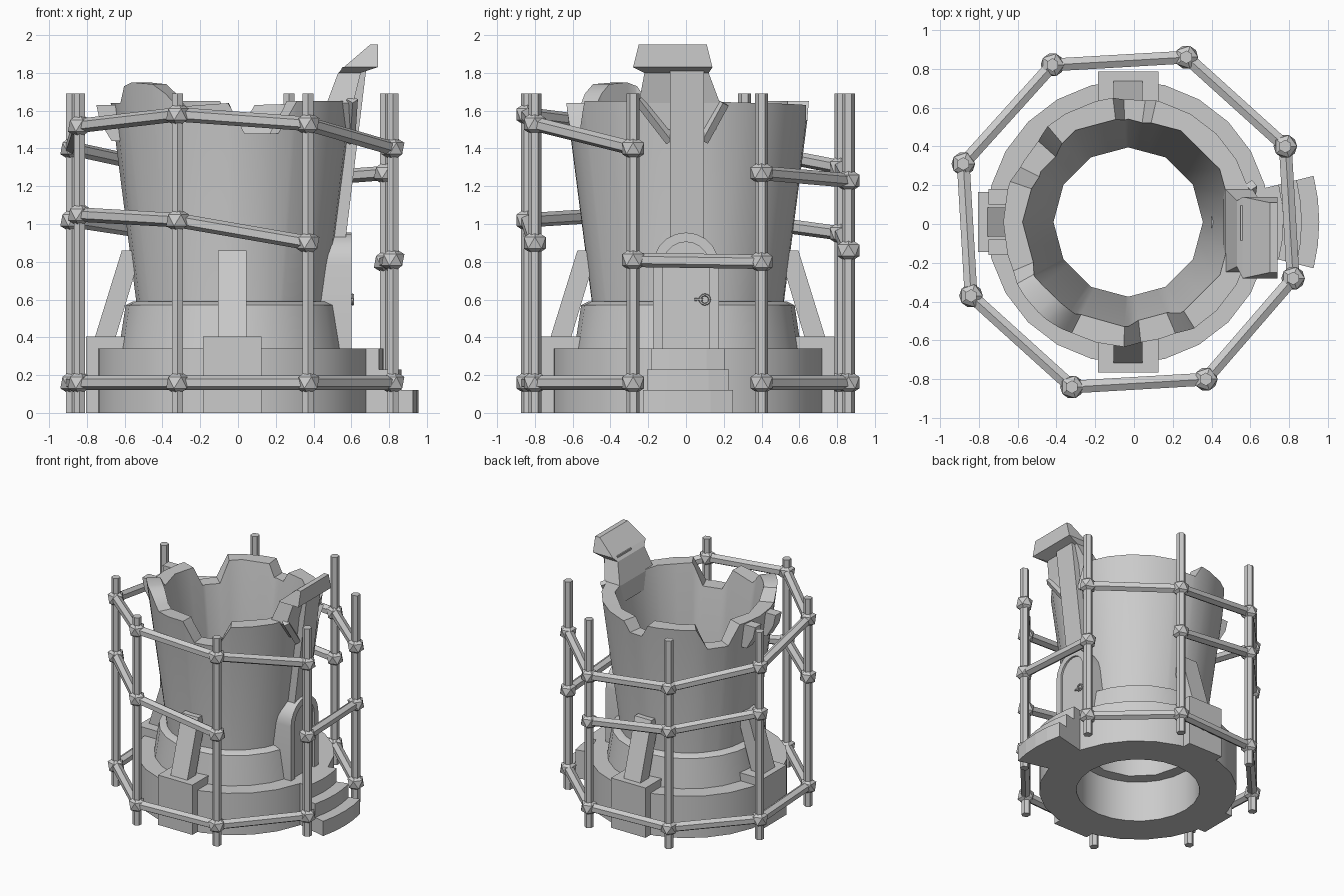
import bpy, bmesh, math
from mathutils import Vector, Matrix

if "Cube" in bpy.data.objects:
    bpy.data.objects.remove(bpy.data.objects["Cube"])

CX, CY = -0.03, 0.01          # tower axis


def finish(bm, name, smooth=False):
    bmesh.ops.recalc_face_normals(bm, faces=bm.faces[:])
    me = bpy.data.meshes.new(name)
    bm.to_mesh(me)
    bm.free()
    ob = bpy.data.objects.new(name, me)
    bpy.context.collection.objects.link(ob)
    if smooth:
        bpy.context.view_layer.objects.active = ob
        ob.select_set(True)
        bpy.ops.object.shade_smooth_by_angle(angle=math.radians(32))
        ob.select_set(False)
    return ob


def skin(bm, rings, closed=False):
    """Bridge equal-length point rings; closed joins last to first, else ends are capped."""
    vs = [[bm.verts.new(p) for p in r] for r in rings]
    n, m = len(vs), len(vs[0])
    for i in range(n if closed else n - 1):
        a, b = vs[i], vs[(i + 1) % n]
        for j in range(m):
            k = (j + 1) % m
            bm.faces.new((a[j], a[k], b[k], b[j]))
    if not closed:
        bm.faces.new(vs[0])
        bm.faces.new(vs[-1])


def polar(a, r, z):
    return (CX + r * math.cos(a), CY + r * math.sin(a), z)


def lathe(name, angles, profile):
    bm = bmesh.new()
    skin(bm, [[polar(math.radians(a), r, z) for r, z in profile(a)] for a in angles], True)
    return finish(bm, name, True)


def loft(name, sections, rot=0):
    """Stacked rectangles (z, x0, x1, y0, y1), turned about the tower axis."""
    bm = bmesh.new()
    skin(bm, [[(x0, y0, z), (x1, y0, z), (x1, y1, z), (x0, y1, z)] for z, x0, x1, y0, y1 in sections])
    if rot is not None:
        bm.transform(Matrix.Translation((CX, CY, 0)) @ Matrix.Rotation(math.radians(rot), 4, 'Z'))
    return finish(bm, name)


def rod(name, a, b, r, sides=6):
    a, b = Vector(a), Vector(b)
    bm = bmesh.new()
    bmesh.ops.create_cone(bm, cap_ends=True, segments=sides, radius1=r, radius2=r, depth=(b - a).length)
    q = (b - a).to_track_quat('Z', 'Y')
    bm.transform(Matrix.Translation((a + b) / 2) @ q.to_matrix().to_4x4())
    return finish(bm, name)


# Broken rim: (angle, height) break points
RIM = [(0, 1.65), (77, 1.63), (82, 1.55), (92, 1.55), (97, 1.65), (130, 1.65), (138, 1.48),
       (153, 1.48), (161, 1.64), (203, 1.64), (209, 1.73), (216, 1.75), (230, 1.74),
       (237, 1.69), (243, 1.62), (268, 1.64), (276, 1.48), (293, 1.48), (302, 1.65), (360, 1.65)]


def rim_height(a):
    for (a0, h0), (a1, h1) in zip(RIM, RIM[1:]):
        if a0 <= a <= a1:
            return h0 + (h1 - h0) * (a - a0) / (a1 - a0)


def facet(r, a, n=12):
    """Radius of an n-sided polygon at angle a."""
    half = 180 / n
    return r * math.cos(math.radians(half)) / math.cos(math.radians((a % (2 * half)) - half))


def wall_profile(a):
    h = rim_height(a)
    t = (h - 0.58) / 1.03
    return [(0.51, 0.55), (0.51, 0.6), (0.51 + 0.13 * t, h),
            (facet(0.385 + 0.155 * t, a), h), (facet(0.385, a), 0.6), (facet(0.385, a), 0.55)]


# Tower: plinth, collar, flared wall
even = list(range(0, 360, 15))
lathe("plinth", even, lambda a: [(0.73, 0), (0.73, 0.34), (facet(0.385, a), 0.34), (0.455, 0.33), (0.455, 0)])
lathe("collar", even, lambda a: [(0.60, 0.34), (0.565, 0.57), (0.525, 0.59),
                                 (facet(0.385, a), 0.59), (facet(0.385, a), 0.34)])
lathe("tower_wall", sorted(set(even + [a for a, h in RIM if a < 360])), wall_profile)

# Buttresses on three sides
for side, rot in (("back", 90), ("left", 180), ("front", 270)):
    loft(side + "_pedestal", [(0, 0.56, 0.775, -0.155, 0.155), (0.405, 0.56, 0.775, -0.155, 0.155)], rot)
    loft(side + "_strut", [(0.36, 0.63, 0.74, -0.075, 0.075), (0.86, 0.48, 0.585, -0.075, 0.075)], rot)

# Broken corbels on the left rim
for y in (-0.17, 0.09):
    loft("left_corbel", [(1.44, 0.57, 0.64, y, y + 0.08), (1.54, 0.57, 0.70, y, y + 0.08),
                         (1.63, 0.57, 0.72, y, y + 0.08)], 180)

# Entrance steps: arc-shaped slabs
for i, (r, half, z0, z1) in enumerate(((0.985, 14, 0, 0.12), (0.895, 14, 0.12, 0.23), (0.80, 14, 0.23, 0.34))):
    bm = bmesh.new()
    skin(bm, [[polar(math.radians(a), 0.6, z0), polar(math.radians(a), r, z0),
               polar(math.radians(a), r, z1), polar(math.radians(a), 0.6, z1)]
              for a in (-half, -half / 2, 0, half / 2, half)])
    finish(bm, "entrance_step_%d" % (i + 1))


def arch(w, spring, n=10):
    top = [(w * math.cos(math.pi * i / n), spring + w * math.sin(math.pi * i / n)) for i in range(n + 1)]
    return [(w, 0.34)] + top + [(-w, 0.34)]


# Door frame and recessed door
bm = bmesh.new()
outer, inner = arch(0.175, 0.78), arch(0.125, 0.78)
skin(bm, [[(0.40, y, z), (0.60, y, z), (0.60, v, w), (0.40, v, w)]
          for (y, z), (v, w) in zip(outer, inner)])
finish(bm, "door_frame", True)
bm = bmesh.new()
skin(bm, [[(x, y, z) for y, z in inner] for x in (0.42, 0.585)])
finish(bm, "door")

# Door handle
rod("handle_stem", (0.58, 0.06, 0.6), (0.61, 0.06, 0.6), 0.008)
rod("handle_bar", (0.605, 0.045, 0.6), (0.605, 0.09, 0.6), 0.008)
bpy.ops.mesh.primitive_torus_add(location=(0.607, 0.1, 0.6), rotation=(0, math.pi / 2, 0), major_radius=0.025,
                                 minor_radius=0.007, major_segments=12, minor_segments=6)
bpy.context.object.name = "handle_ring"

# Column over the door, its braces and the overhanging fragment
loft("door_column", [(0.88, 0.42, 0.565, -0.085, 0.095), (1.83, 0.55, 0.68, -0.085, 0.095)], None)
for y0, y1, z1 in ((-0.08, -0.25, 1.66), (0.09, 0.2, 1.64)):
    rod("column_brace", (0.59, y0, 1.44), (0.605, y1, z1), 0.03, 4)
loft("overhang", [(1.5, 0.46, 0.595, -0.16, 0.16), (1.64, 0.47, 0.61, -0.25, 0.18),
                  (1.80, 0.53, 0.65, -0.22, 0.12), (1.83, 0.56, 0.74, -0.28, 0.14),
                  (1.95, 0.70, 0.74, -0.25, 0.11)], None)

# Scaffold: eight poles, clockwise from front right
POLES = [(0.37, -0.80), (-0.32, -0.84), (-0.84, -0.37), (-0.88, 0.31),
         (-0.42, 0.82), (0.27, 0.86), (0.78, 0.40), (0.82, -0.28)]
LEVELS = {"bottom": [0.16] * 8,
          "middle": [0.90, 1.02, 1.05, 1.02, 0.95, 0.86, 0.80, 0.81],
          "upper": [1.53, 1.58, 1.52, 1.40, 1.30, 1.23, 1.27, 1.40]}
GAPS = {"bottom": {6}, "middle": {2, 5, 7}, "upper": {6}}   # bays without a rail
for x, y in POLES:
    rod("scaffold_pole", (x, y, 0), (x, y, 1.69), 0.034)
for level, heights in LEVELS.items():
    pts = [(x, y, z) for (x, y), z in zip(POLES, heights)]
    for i, p in enumerate(pts):
        bm = bmesh.new()
        bmesh.ops.create_icosphere(bm, subdivisions=1, radius=0.068, matrix=Matrix.Translation(p))
        finish(bm, level + "_joint")
        if i not in GAPS[level]:
            rod(level + "_rail", p, pts[(i + 1) % 8], 0.038)
